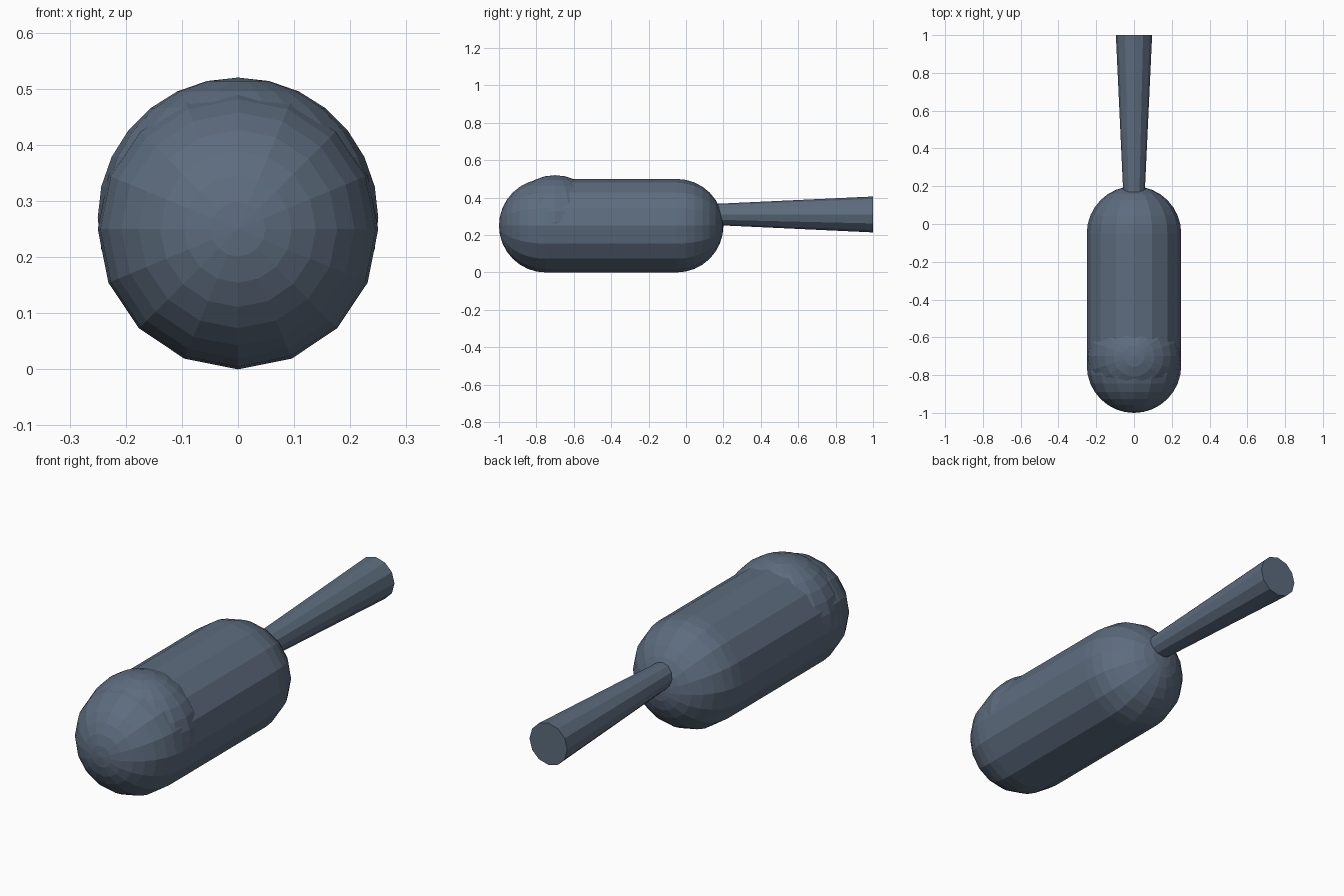
import bpy
import bmesh
from math import sin, cos, pi
from mathutils import Matrix

cube = bpy.data.objects.get("Cube")
if cube:
    bpy.data.objects.remove(cube, do_unlink=True)

slate = bpy.data.materials.new("slate blue")
slate.use_nodes = True
slate.diffuse_color = (0.11, 0.15, 0.21, 1)
slate.node_tree.nodes["Principled BSDF"].inputs["Base Color"].default_value = slate.diffuse_color


def finish(name, bm):
    """Turn a bmesh into a flat-shaded slate object."""
    bmesh.ops.recalc_face_normals(bm, faces=bm.faces)
    mesh = bpy.data.meshes.new(name)
    bm.to_mesh(mesh)
    bm.free()
    mesh.materials.append(slate)
    obj = bpy.data.objects.new(name, mesh)
    bpy.context.collection.objects.link(obj)


def lathe_y(name, profile, sides, z):
    """Revolve (radius, y) points around a lengthwise axis at height z."""
    bm = bmesh.new()
    rings = []
    for r, y in profile:
        if r < 1e-5:
            rings.append([bm.verts.new((0, y, z))] * sides)
        else:
            rings.append([bm.verts.new((r * sin(2 * pi * i / sides), y,
                                        z + r * cos(2 * pi * i / sides)))
                          for i in range(sides)])
    for a, b in zip(rings, rings[1:]):
        for i in range(sides):
            j = (i + 1) % sides
            corners = list(dict.fromkeys((a[i], a[j], b[j], b[i])))
            if len(corners) > 2:
                bm.faces.new(corners)
    finish(name, bm)


# Body: a capsule lying along y
radius, steps = 0.25, 8
angles = [pi / 2 * i / steps for i in range(steps + 1)]
front = [(radius * sin(a), -0.75 - radius * cos(a)) for a in angles]
back = [(radius * cos(a), -0.05 + radius * sin(a)) for a in angles]
lathe_y("body", front + back, 16, 0.25)

# Head: a sphere swelling out of the upper front of the body
bm = bmesh.new()
bmesh.ops.create_uvsphere(bm, u_segments=20, v_segments=14, radius=0.25,
                          matrix=Matrix.Translation((0, -0.7, 0.27)))
finish("head", bm)

# Tail: a closed cone widening toward its end
lathe_y("tail", [(0, 0.1), (0.054, 0.1), (0.096, 1.0), (0, 1.0)], 12, 0.31)
